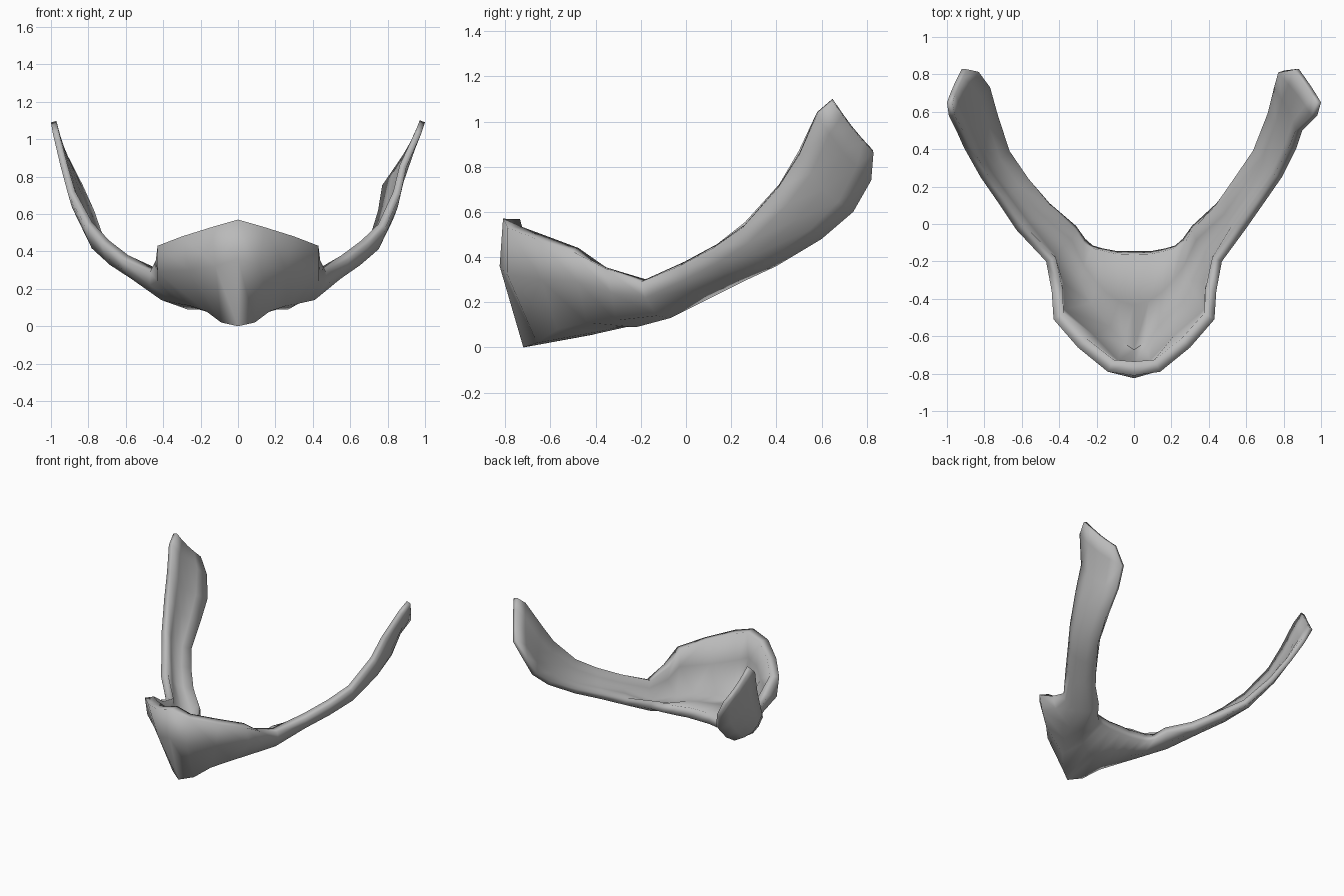
import bpy
import math
from mathutils import Vector

if "Cube" in bpy.data.objects:
    bpy.data.objects.remove(bpy.data.objects["Cube"])

bone = bpy.data.materials.new("bone grey")
bone.diffuse_color = (0.49, 0.49, 0.49, 1)
bone.use_nodes = True
bone.node_tree.nodes["Principled BSDF"].inputs["Base Color"].default_value = bone.diffuse_color

# Body ribs from the centre outwards: rim, wall, keel, floor, back edge
body_ribs = [
    [(0, -.81, .57), (0, -.825, .36), (0, -.72, 0), (0, -.42, .055), (0, -.145, .12)],
    [(.14, -.79, .53), (.12, -.79, .32), (.09, -.66, .02), (.09, -.40, .06), (.09, -.145, .12)],
    [(.30, -.66, .48), (.26, -.64, .30), (.17, -.57, .08), (.16, -.36, .075), (.17, -.13, .12)],
    [(.43, -.51, .43), (.43, -.48, .29), (.26, -.44, .11), (.21, -.31, .09), (.22, -.115, .125)],
    [(.44, -.36, .35), (.43, -.33, .24), (.32, -.31, .12), (.27, -.22, .09), (.26, -.08, .14)],
    [(.47, -.20, .29), (.47, -.18, .22), (.41, -.13, .14), (.34, -.07, .13), (.31, -.01, .18)],
]
# Horn ribs: outer (upper) edge, inner (lower) edge, bulge depth
right_horn = [
    ((.595, -.03, .36), (.44, .11, .22), .05),
    ((.70, .12, .44), (.55, .25, .29), .05),
    ((.79, .25, .53), (.66, .40, .36), .045),
    ((.87, .41, .71), (.745, .60, .48), .035),
    ((.90, .50, .85), (.78, .74, .60), .035),
    ((.98, .58, 1.03), (.80, .82, .74), .025),
    ((1.0, .65, 1.09), (.88, .83, .86), .01),
]
left_horn = [
    ((.63, -.03, .36), (.45, .11, .22), .05),
    ((.73, .12, .44), (.58, .25, .29), .05),
    ((.82, .25, .54), (.69, .40, .36), .045),
    ((.91, .41, .71), (.76, .60, .48), .035),
    ((.95, .50, .86), (.80, .74, .60), .035),
    ((.99, .58, 1.03), (.86, .82, .74), .02),
    ((1.0, .65, 1.09), (.92, .83, .86), .01),
]


def horn_section(outer, inner, bulge):
    """Five points across the blade, bowed outwards and down."""
    a, b = Vector(outer), Vector(inner)
    out = Vector((.6, -.3, -.75)).normalized()
    return [a.lerp(b, t) + out * bulge * math.sin(math.pi * t)
            for t in (0, .25, .5, .75, 1)]


def half(horn):
    """Ribs of one side, from the centre to the horn tip."""
    return ([[Vector(p) for p in rib] for rib in body_ribs]
            + [horn_section(*rib) for rib in horn])


right, left = half(right_horn), half(left_horn)
left = [[Vector((-p.x, p.y, p.z)) for p in rib] for rib in left]
ribs = left[:0:-1] + right
last = len(right) - 1

# Skin the ribs into one continuous shell
verts = [p for rib in ribs for p in rib]
faces = [(s * 5 + i, s * 5 + i + 1, s * 5 + i + 6, s * 5 + i + 5)
         for s in range(len(ribs) - 1) for i in range(4)]
mesh = bpy.data.meshes.new("arched_bone")
mesh.from_pydata(verts, [], faces)
mesh.materials.append(bone)
obj = bpy.data.objects.new("arched_bone", mesh)
bpy.context.collection.objects.link(obj)

# Wall thickness tapers towards the horn tips
group = obj.vertex_groups.new(name="thickness")
for s in range(len(ribs)):
    d = abs(s - last) / last
    group.add(list(range(s * 5, s * 5 + 5)), 1 - .6 * d, 'REPLACE')
solid = obj.modifiers.new("wall", 'SOLIDIFY')
solid.thickness = .075
solid.offset = -1
solid.vertex_group = "thickness"

bpy.context.view_layer.objects.active = obj
obj.select_set(True)
bpy.ops.object.shade_smooth_by_angle(angle=math.radians(60))
